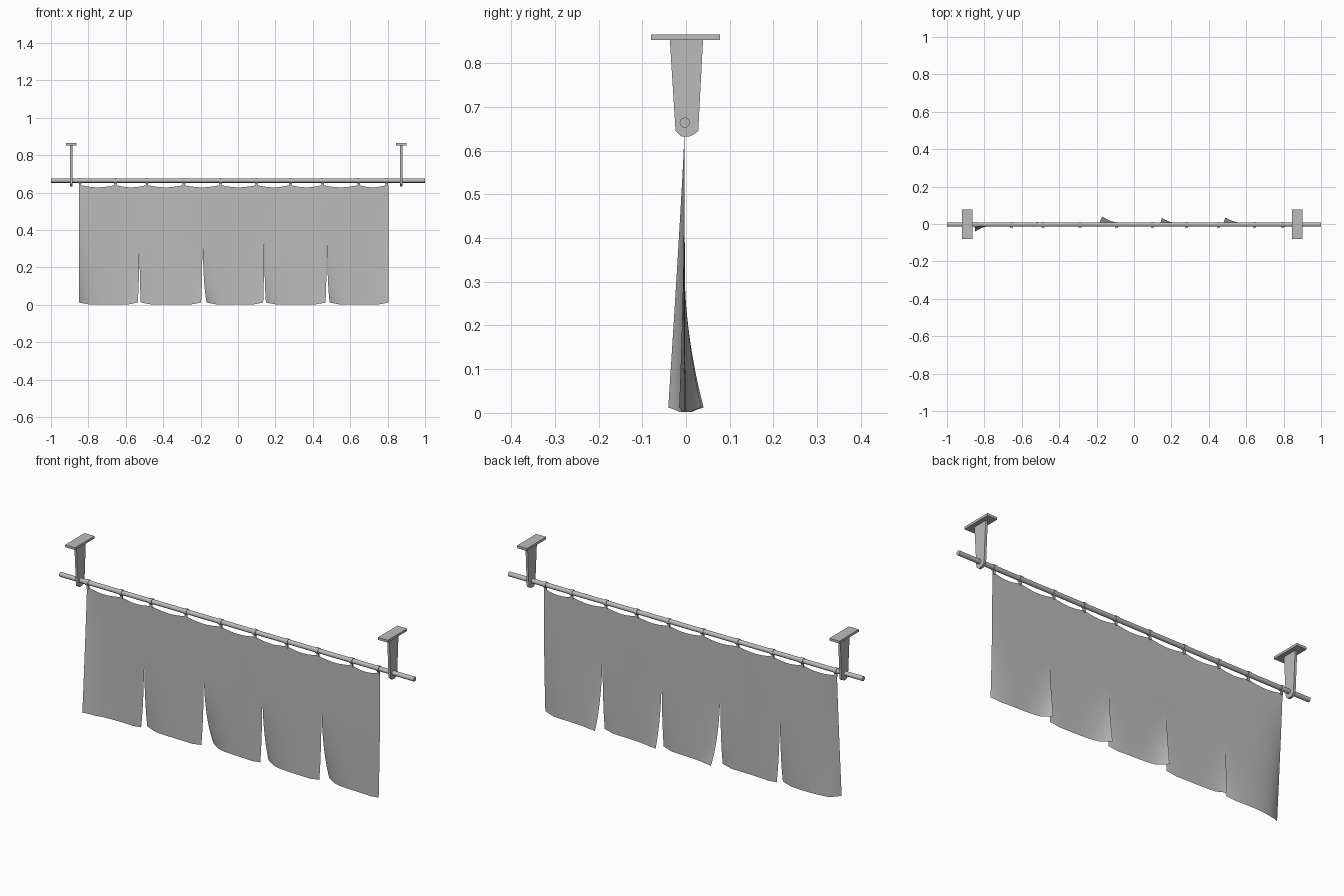
import bpy, bmesh
from math import pi, sin, exp, cos
from mathutils import Matrix

cube = bpy.data.objects.get("Cube")
if cube:
    bpy.data.objects.remove(cube)

grey = bpy.data.materials.new("plain grey")
grey.use_nodes = True
grey.diffuse_color = (0.5, 0.5, 0.5, 1)
grey.node_tree.nodes["Principled BSDF"].inputs["Base Color"].default_value = (0.5, 0.5, 0.5, 1)

ROD_Y, ROD_Z = -0.003, 0.664


def finish(name, bm, smooth=False):
    bmesh.ops.recalc_face_normals(bm, faces=bm.faces)
    mesh = bpy.data.meshes.new(name)
    bm.to_mesh(mesh)
    bm.free()
    mesh.materials.append(grey)
    obj = bpy.data.objects.new(name, mesh)
    bpy.context.collection.objects.link(obj)
    if smooth:
        bpy.ops.object.select_all(action="DESELECT")
        obj.select_set(True)
        bpy.context.view_layer.objects.active = obj
        bpy.ops.object.shade_smooth_by_angle()
    return obj


def add_box(bm, centre, size):
    matrix = Matrix.Translation(centre) @ Matrix.Diagonal((*size, 1))
    bmesh.ops.create_cube(bm, size=1, matrix=matrix)


def add_x_cylinder(bm, x, radius, length):
    matrix = Matrix.Translation((x, ROD_Y, ROD_Z)) @ Matrix.Rotation(pi / 2, 4, "Y")
    bmesh.ops.create_cone(bm, cap_ends=True, segments=16, radius1=radius,
                          radius2=radius, depth=length, matrix=matrix)


# Rod
bm = bmesh.new()
add_x_cylinder(bm, 0, 0.0115, 2)
finish("rod", bm, True)

# Ceiling brackets: flat plate and tapered arm with a clipped end
arm_profile = [(-0.037, 0.854), (0.039, 0.854), (0.028, 0.645), (0.018, 0.637),
               (0.008, 0.632), (-0.010, 0.632), (-0.018, 0.639), (-0.024, 0.645)]
for side, x in (("right", -0.892), ("left", 0.873)):
    bm = bmesh.new()
    add_box(bm, (x, -0.001, 0.859), (0.056, 0.157, 0.012))
    finish(side + "_ceiling_plate", bm)
    bm = bmesh.new()
    face = bm.faces.new([bm.verts.new((x - 0.006, y, z)) for y, z in arm_profile])
    grown = bmesh.ops.extrude_face_region(bm, geom=[face], use_keep_orig=True)
    moved = [v for v in grown["geom"] if isinstance(v, bmesh.types.BMVert)]
    bmesh.ops.translate(bm, verts=moved, vec=(0.012, 0, 0))
    finish(side + "_bracket_arm", bm)

# Rings with short straps
ring_x = [-0.845, -0.655, -0.487, -0.29, -0.094, 0.10, 0.28, 0.453, 0.645, 0.795]
for i, x in enumerate(ring_x):
    bm = bmesh.new()
    add_x_cylinder(bm, x, 0.0145, 0.016)
    add_box(bm, (x, ROD_Y - 0.001, 0.643), (0.012, 0.007, 0.022))
    finish(f"ring_{i + 1}", bm, True)

# Cloth: panels joined above the slits
LEFT, RIGHT = -0.85, 0.805
# slit position, slit top, opening to each side, sway of each edge at the hem
slits = [(-0.527, 0.355, 0.010, 0.008, -0.012, 0.016),
         (-0.190, 0.355, 0.008, 0.024, -0.010, 0.048),
         (0.140, 0.355, 0.006, 0.010, -0.010, 0.038),
         (0.475, 0.375, 0.008, 0.016, -0.008, 0.043)]
edges = [(LEFT, 0.63, 0, 0, 0, -0.038)] + slits + [(RIGHT, 0.63, 0, 0, -0.014, 0)]
COLS, ROWS = 24, 32


def cloth_top(x):
    for a, b in zip(ring_x, ring_x[1:]):
        if a <= x <= b:
            return 0.640 - 0.012 * sin(pi * (x - a) / (b - a))
    return 0.638


def cloth_point(a, b, u, v):
    x = a[0] + (b[0] - a[0]) * u
    hem = 0.012 - 0.010 * min(1, 6 * u, 6 * (1 - u))
    z = hem + (cloth_top(x) - hem) * v
    ta = max(0, 1 - z / a[1])
    tb = max(0, 1 - z / b[1])
    y = -0.004 + 0.003 * cos(9 * x) * (1 - v)
    y += a[5] * exp(-u / 0.16) * ta ** (1.1 if a[0] == LEFT else 2)
    y += b[4] * exp(-(1 - u) / 0.16) * tb ** 2
    x += a[3] * (0.4 * ta + 0.6 * ta ** 4) * (1 - u)
    x -= b[2] * (0.4 * tb + 0.6 * tb ** 4) * u
    return x, y, z


bm = bmesh.new()
for a, b in zip(edges, edges[1:]):
    grid = [[bm.verts.new(cloth_point(a, b, i / COLS, j / ROWS))
             for j in range(ROWS + 1)] for i in range(COLS + 1)]
    for i in range(COLS):
        for j in range(ROWS):
            bm.faces.new((grid[i][j], grid[i + 1][j], grid[i + 1][j + 1], grid[i][j + 1]))
bmesh.ops.remove_doubles(bm, verts=bm.verts, dist=0.00005)
finish("split_curtain", bm, True)
